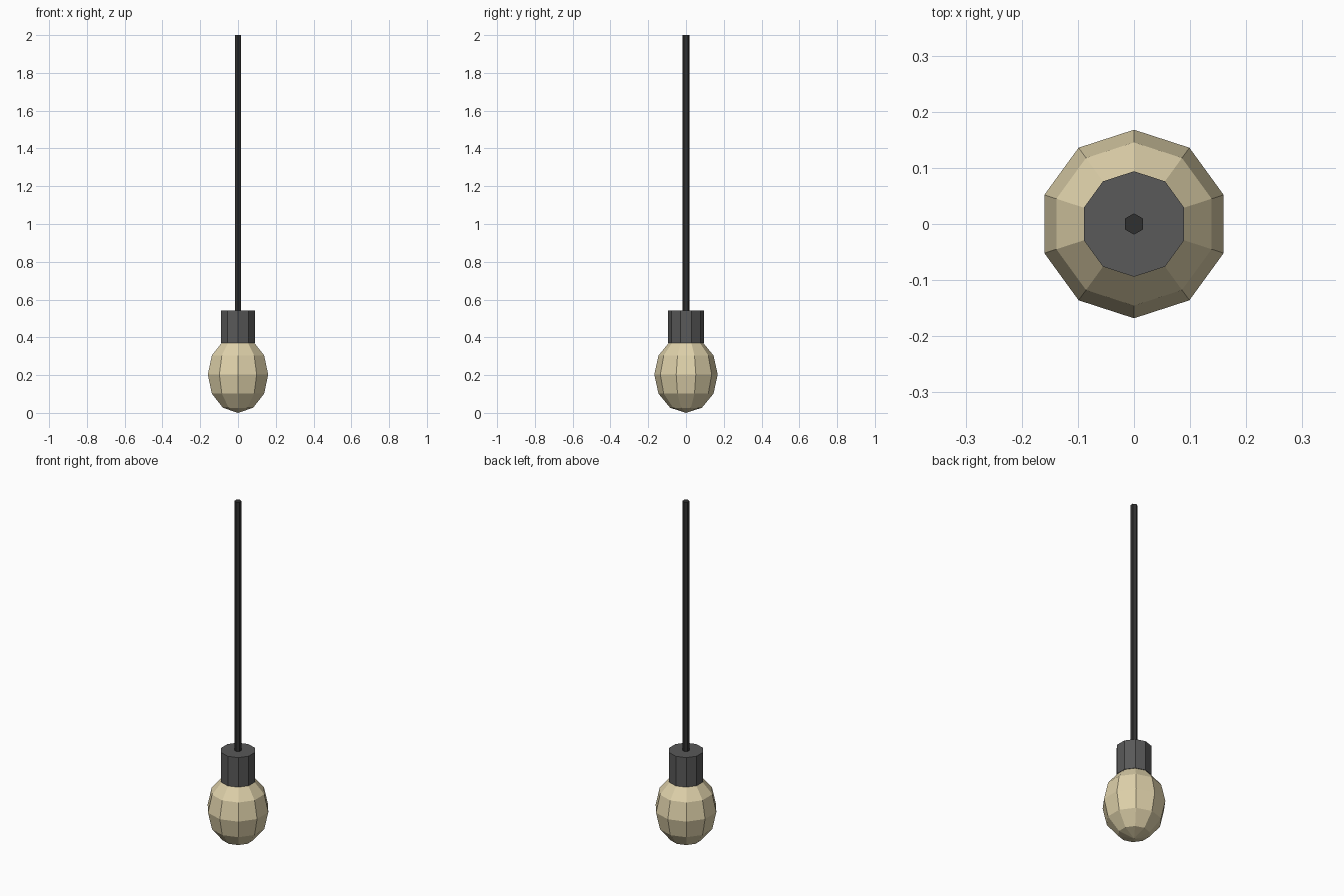
import bpy, bmesh, math

if "Cube" in bpy.data.objects:
    bpy.data.objects.remove(bpy.data.objects["Cube"])


def material(name, rgb):
    m = bpy.data.materials.new(name)
    m.diffuse_color = (*rgb, 1.0)
    m.use_nodes = True
    m.node_tree.nodes["Principled BSDF"].inputs["Base Color"].default_value = m.diffuse_color
    return m


def lathe(name, profile, sides, mat):
    """Spin (radius, z) points around z; first vertex points to +y, ends are closed."""
    bm = bmesh.new()
    rings = []
    for r, z in profile:
        if r < 1e-6:
            rings.append([bm.verts.new((0, 0, z))] * sides)
        else:
            angles = [math.pi / 2 + 2 * math.pi * i / sides for i in range(sides)]
            rings.append([bm.verts.new((r * math.cos(a), r * math.sin(a), z)) for a in angles])
    for low, high in zip(rings, rings[1:]):
        for i in range(sides):
            j = (i + 1) % sides
            corners = list(dict.fromkeys((low[i], low[j], high[j], high[i])))
            bm.faces.new(corners)
    for ring in (rings[0], rings[-1]):
        if ring[0] is not ring[1]:
            bm.faces.new(ring)
    bmesh.ops.recalc_face_normals(bm, faces=bm.faces)
    mesh = bpy.data.meshes.new(name)
    bm.to_mesh(mesh)
    bm.free()
    mesh.materials.append(mat)
    obj = bpy.data.objects.new(name, mesh)
    bpy.context.collection.objects.link(obj)
    return obj


glass = material("warm_cream", (0.73, 0.635, 0.40))
grey = material("dark_grey", (0.10, 0.10, 0.10))
black = material("near_black", (0.03, 0.03, 0.03))

# Bulb: stretched low-poly sphere, six rings from pole to pole
bulb_profile = []
for k in range(7):
    a = math.pi * k / 6
    bulb_profile.append((0.168 * math.sin(a), 0.203 - 0.203 * math.cos(a)))
lathe("bulb", bulb_profile, 10, glass)

# Socket gripping the top of the bulb
lathe("socket", [(0.094, 0.37), (0.094, 0.543)], 10, grey)

# Hanging cord
lathe("cord", [(0.019, 0.53), (0.019, 2.0)], 6, black)
